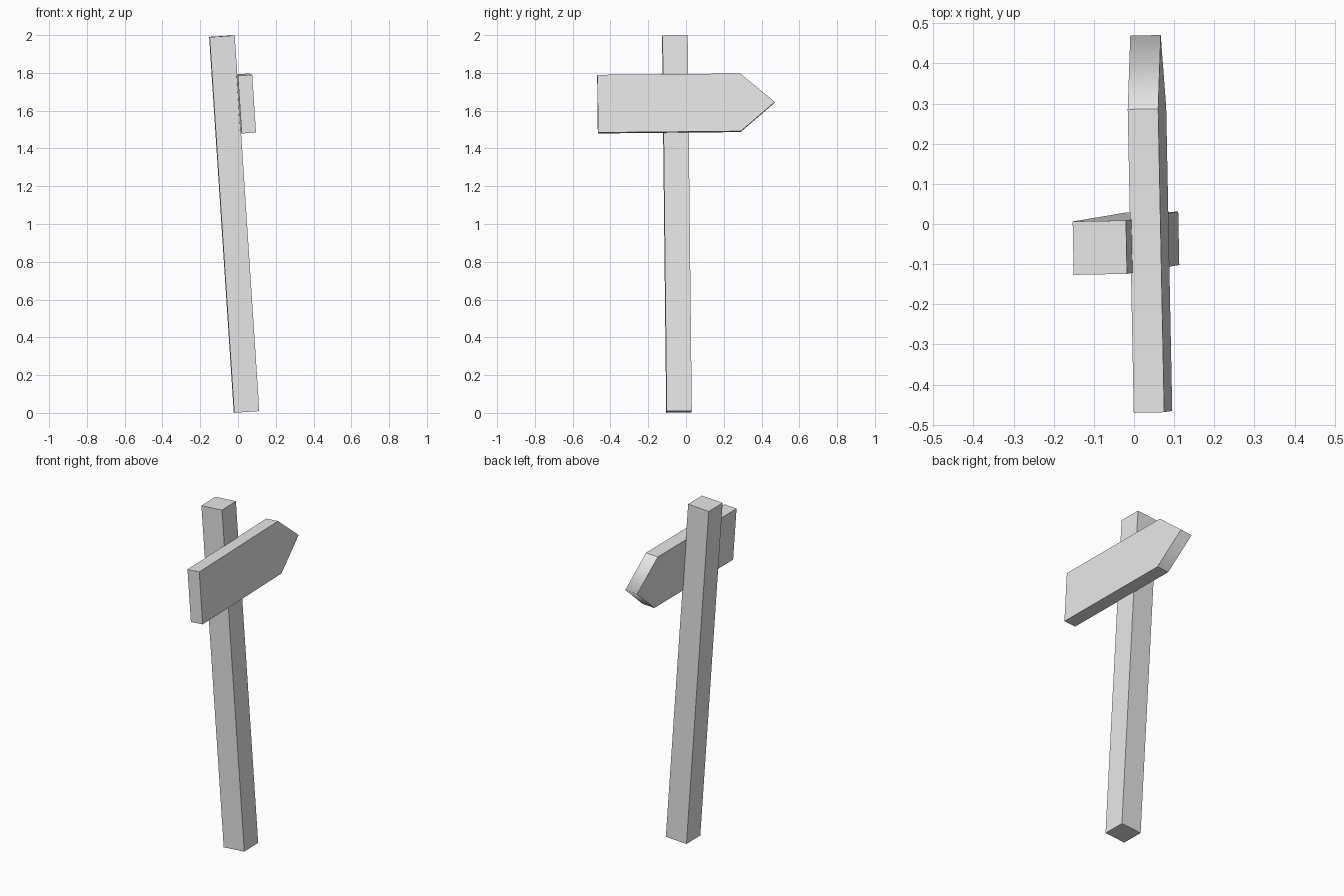
import bpy, bmesh
from mathutils import Vector, Matrix

if "Cube" in bpy.data.objects:
    bpy.data.objects.remove(bpy.data.objects["Cube"])

# One plain grey for the whole sign
grey = bpy.data.materials.new("plain grey")
grey.diffuse_color = (0.8, 0.8, 0.8, 1)
grey.use_nodes = True
grey.node_tree.nodes["Principled BSDF"].inputs["Base Color"].default_value = grey.diffuse_color

# Shared leaning frame: up runs along the post, along runs towards the point
up = Vector((-0.0655, -0.011, 1)).normalized()
along = Vector((-0.02, 1, 0.0105))
along = (along - up * along.dot(up)).normalized()
across = along.cross(up)
LEAN = Matrix((across, along, up)).transposed().to_4x4()


def prism(name, outline, thickness, centre, smooth_edge=None):
    """Extrude a (y, z) outline across x, centred, in the leaning frame."""
    bm = bmesh.new()
    sides = [[bm.verts.new((x, y, z)) for y, z in outline]
             for x in (-thickness / 2, thickness / 2)]
    bm.faces.new(sides[0])
    bm.faces.new(sides[1])
    n = len(outline)
    for i in range(n):
        j = (i + 1) % n
        bm.faces.new((sides[0][i], sides[0][j], sides[1][j], sides[1][i]))
    bmesh.ops.recalc_face_normals(bm, faces=bm.faces)
    # Only the nose of the arrow is softly shaded
    for e in bm.edges:
        e.smooth = False
    if smooth_edge is not None:
        nose = bm.edges.get((sides[0][smooth_edge], sides[1][smooth_edge]))
        nose.smooth = True
        for f in nose.link_faces:
            f.smooth = True
    mesh = bpy.data.meshes.new(name)
    bm.to_mesh(mesh)
    bm.free()
    mesh.materials.append(grey)
    ob = bpy.data.objects.new(name, mesh)
    bpy.context.collection.objects.link(ob)
    ob.matrix_world = Matrix.Translation(centre) @ LEAN
    return ob


# Square post
w, h = 0.0665, 0.9965
prism("post", [(-w, -h), (w, -h), (w, h), (-w, h)], 2 * w, (-0.02, -0.048, 1.0))

# Pointed arrow board fixed to the right side of the post
b = 0.153
prism("arrow_board",
      [(-0.468, -b), (0.288, -b), (0.47, 0), (0.288, b), (-0.468, b)],
      0.076, (0.038, 0.0, 1.639), smooth_edge=2)
